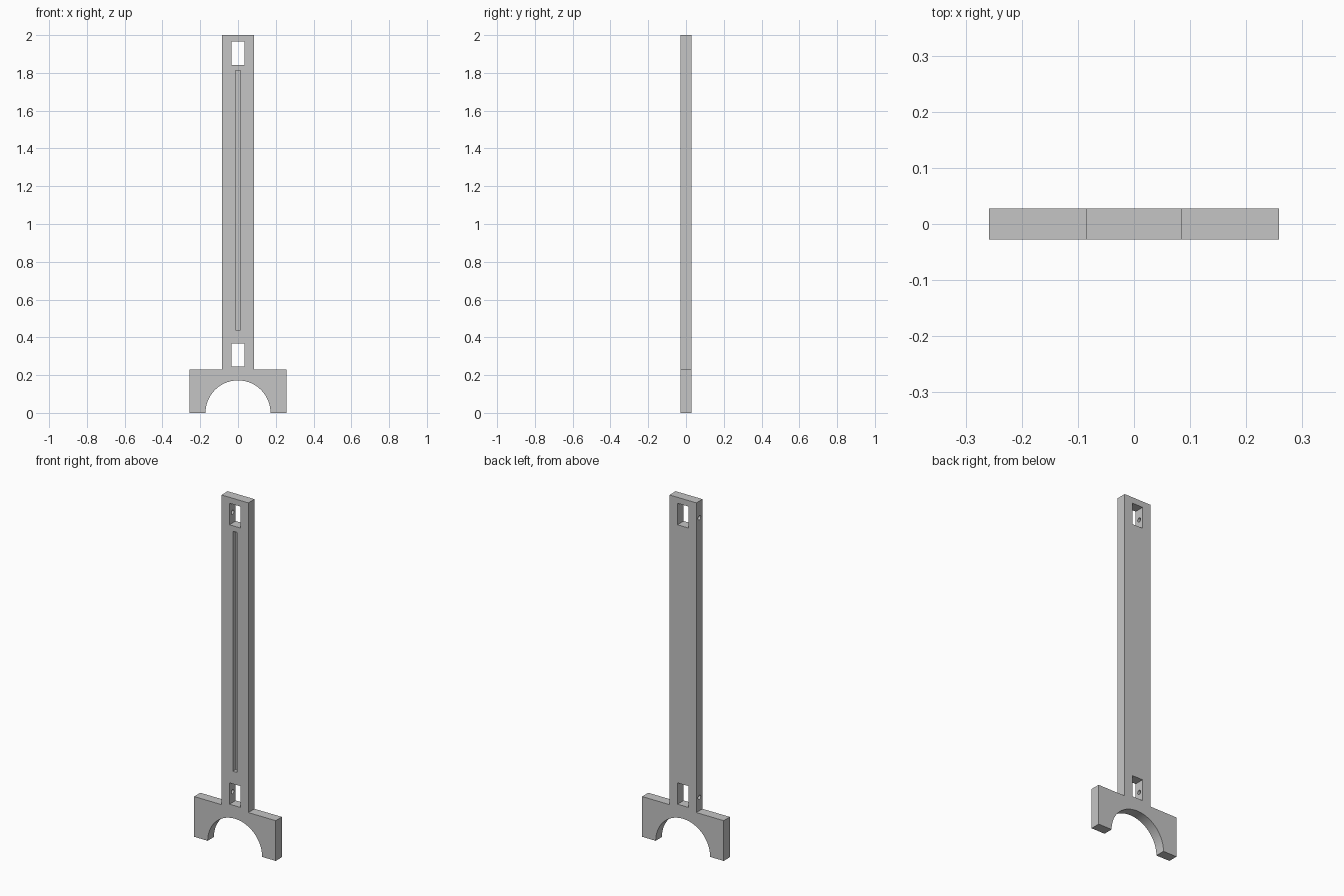
import bpy, bmesh
from math import pi, cos, sin

default = bpy.data.objects.get("Cube")
if default:
    bpy.data.objects.remove(default, do_unlink=True)

DEPTH = 0.056
POST_W, BASE_W = 0.085, 0.258      # half widths
SHOULDER, HEIGHT = 0.23, 2.0
ARCH_R = 0.172
SLOT_W, GROOVE_W = 0.034, 0.012    # half widths
GREY = (0.56, 0.56, 0.56, 1)

grey = bpy.data.materials.new("light grey")
grey.use_nodes = True
grey.diffuse_color = GREY
grey.node_tree.nodes["Principled BSDF"].inputs["Base Color"].default_value = GREY


def prism(name, outline, y0, y1):
    """Extrude an x-z outline from y0 to y1."""
    bm = bmesh.new()
    face = bm.faces.new([bm.verts.new((x, y0, z)) for x, z in outline])
    out = bmesh.ops.extrude_face_region(bm, geom=[face])
    verts = [g for g in out["geom"] if isinstance(g, bmesh.types.BMVert)]
    bmesh.ops.translate(bm, verts=verts, vec=(0, y1 - y0, 0))
    bmesh.ops.recalc_face_normals(bm, faces=bm.faces)
    mesh = bpy.data.meshes.new(name)
    bm.to_mesh(mesh)
    bm.free()
    obj = bpy.data.objects.new(name, mesh)
    bpy.context.collection.objects.link(obj)
    return obj


def rect(half, z0, z1):
    return [(-half, z0), (half, z0), (half, z1), (-half, z1)]


def cut(target, cutter):
    """Subtract the cutter from the target and discard it."""
    cutter.hide_render = True
    mod = target.modifiers.new("cut", 'BOOLEAN')
    mod.operation = 'DIFFERENCE'
    mod.solver = 'EXACT'
    mod.object = cutter
    bpy.context.view_layer.objects.active = target
    bpy.ops.object.modifier_apply(modifier=mod.name)
    bpy.data.objects.remove(cutter, do_unlink=True)


# Post with arched foot as one flat plate
STEPS = 48
arch = [(-ARCH_R * cos(pi * i / STEPS), ARCH_R * sin(pi * i / STEPS)) for i in range(STEPS + 1)]
half = [(BASE_W, 0), (BASE_W, SHOULDER), (POST_W, SHOULDER), (POST_W, HEIGHT)]
outline = arch + half + [(-x, z) for x, z in reversed(half)]
post = prism("arched_post", outline, -DEPTH / 2, DEPTH / 2)

# Window slots, each with a pin hole through the right wall
for z0, z1 in ((0.246, 0.368), (1.843, 1.966)):
    cut(post, prism("slot_cutter", rect(SLOT_W, z0, z1), -DEPTH, DEPTH))
    bpy.ops.mesh.primitive_cylinder_add(vertices=24, radius=0.012, depth=0.09,
                                        location=(-0.06, 0, (z0 + z1) / 2),
                                        rotation=(0, pi / 2, 0))
    cut(post, bpy.context.object)

# Long blind groove in the front face
cut(post, prism("groove_cutter", rect(GROOVE_W, 0.44, 1.812), -DEPTH, 0))

# One colour throughout
post.data.materials.clear()
post.data.materials.append(grey)
for poly in post.data.polygons:
    poly.material_index = 0

# Smooth the arch and pin holes, keep the other edges sharp
bpy.ops.object.select_all(action='DESELECT')
post.select_set(True)
bpy.context.view_layer.objects.active = post
bpy.ops.object.shade_smooth_by_angle(angle=pi / 6)
